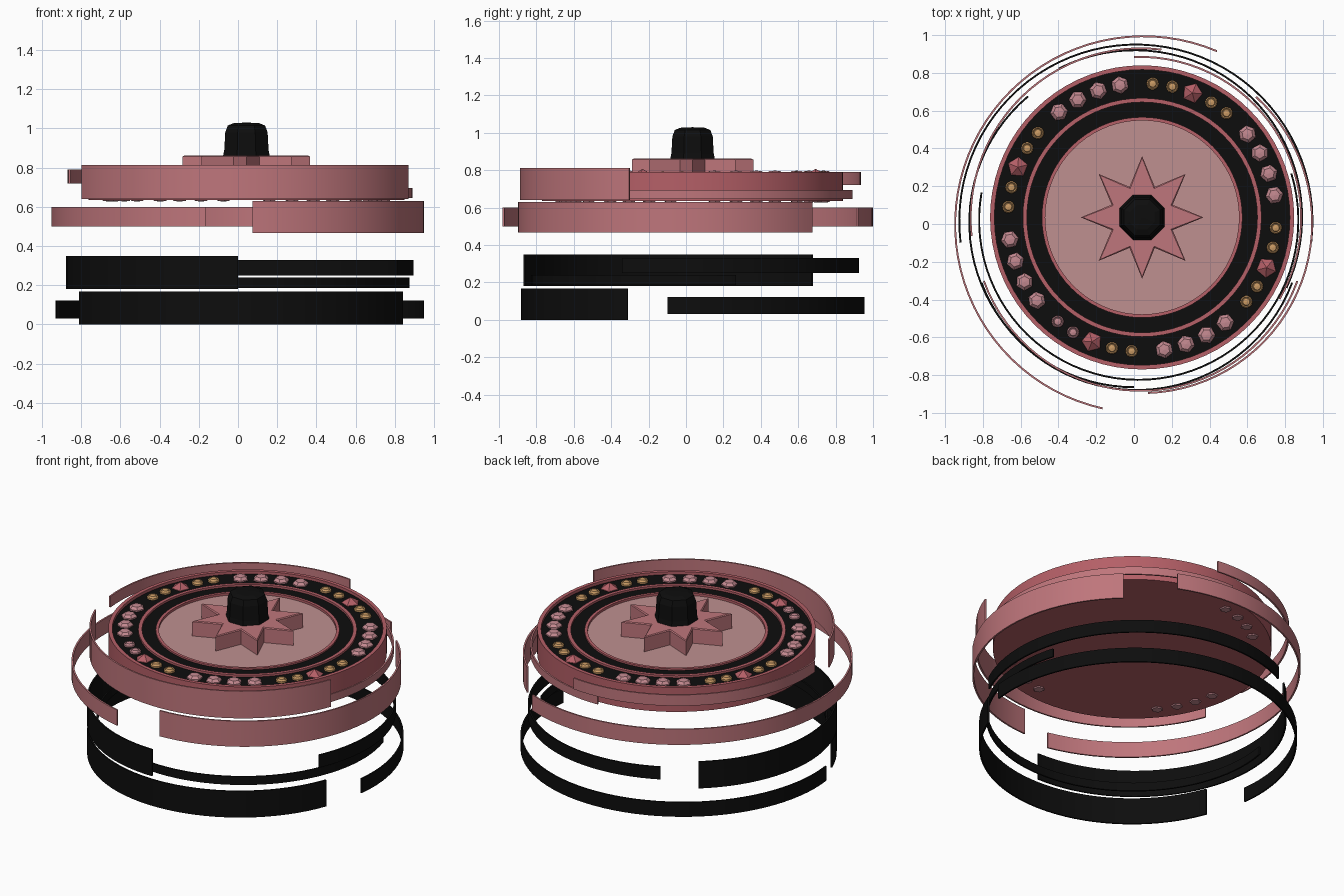
import bpy, bmesh
from math import sin, cos, pi, radians, ceil

if "Cube" in bpy.data.objects:
    bpy.data.objects.remove(bpy.data.objects["Cube"])

CX, CY = 0.043, 0.035          # axis of the disc


def material(name, rgb):
    m = bpy.data.materials.new(name)
    m.diffuse_color = (*rgb, 1)
    m.use_nodes = True
    m.node_tree.nodes["Principled BSDF"].inputs["Base Color"].default_value = m.diffuse_color
    return m


PINK = material("pink", (0.52, 0.18, 0.20))
RED = material("rim_pink", (0.46, 0.115, 0.135))
PALE = material("pale_pink", (0.52, 0.28, 0.28))
BLACK = material("black", (0.004, 0.004, 0.004))
GOLD = material("gold", (0.60, 0.33, 0.13))
GEM = material("gem_pink", (0.55, 0.25, 0.28))


def finish(name, bm, mat, loc=(CX, CY, 0), smooth=False):
    bmesh.ops.recalc_face_normals(bm, faces=bm.faces)
    me = bpy.data.meshes.new(name)
    bm.to_mesh(me)
    bm.free()
    me.materials.append(mat)
    ob = bpy.data.objects.new(name, me)
    bpy.context.collection.objects.link(ob)
    ob.location = loc
    if smooth:
        bpy.ops.object.select_all(action='DESELECT')
        bpy.context.view_layer.objects.active = ob
        ob.select_set(True)
        bpy.ops.object.shade_smooth_by_angle(angle=radians(30))
    return ob


def lathe(name, profile, mat, n=72, rot=0, loc=(CX, CY, 0), smooth=True, closed=False):
    """Turn (radius, z) points round the vertical axis."""
    bm = bmesh.new()
    rings = []
    for r, z in profile:
        if r == 0:
            rings.append([bm.verts.new((0, 0, z))] * n)
        else:
            rings.append([bm.verts.new((r * cos(rot + 2 * pi * i / n),
                                        r * sin(rot + 2 * pi * i / n), z)) for i in range(n)])
    pairs = list(zip(rings, rings[1:]))
    if closed:
        pairs.append((rings[-1], rings[0]))
    for a, b in pairs:
        for i in range(n):
            j = (i + 1) % n
            bm.faces.new(list(dict.fromkeys((a[i], a[j], b[j], b[i]))))
    return finish(name, bm, mat, loc, smooth)


def annulus(name, r0, r1, z0, z1, mat):
    return lathe(name, [(r0, z0), (r1, z0), (r1, z1), (r0, z1)], mat, closed=True)


def band(name, cx, cy, r, a0, a1, z0, z1, mat, t=0.01):
    """Thin curved strip from angle a0 to a1 in degrees."""
    bm = bmesh.new()
    n = ceil((a1 - a0) / 4)
    secs = []
    for i in range(n + 1):
        a = radians(a0 + (a1 - a0) * i / n)
        secs.append([bm.verts.new((q * cos(a), q * sin(a), z))
                     for q, z in ((r - t, z0), (r, z0), (r, z1), (r - t, z1))])
    for s, e in zip(secs, secs[1:]):
        for k in range(4):
            bm.faces.new((s[k], s[(k + 1) % 4], e[(k + 1) % 4], e[k]))
    bm.faces.new(secs[0])
    bm.faces.new(secs[-1])
    return finish(name, bm, mat, (cx, cy, 0), True)


# main disc with raised rim and inlaid rings
lathe("disc_body", [(0, 0.635), (0.805, 0.635), (0.805, 0.79), (0.782, 0.79),
                    (0.782, 0.76), (0, 0.76)], RED)
annulus("outer_black_ring", 0.63, 0.782, 0.755, 0.772, BLACK)
annulus("middle_pink_ring", 0.61, 0.632, 0.755, 0.785, RED)
annulus("inner_black_ring", 0.53, 0.61, 0.755, 0.772, BLACK)
annulus("inner_pink_ring", 0.513, 0.531, 0.755, 0.782, RED)
lathe("centre_plate", [(0, 0.755), (0.513, 0.755), (0.513, 0.767), (0, 0.767)], PALE)

# eight-pointed star
bm = bmesh.new()
levels = []
for z, inset in ((0.76, 0), (0.857, 0), (0.862, 0.01)):
    levels.append([bm.verts.new((((0.175 if i % 2 else 0.325) - inset) * cos(pi * i / 8),
                                 ((0.175 if i % 2 else 0.325) - inset) * sin(pi * i / 8), z))
                   for i in range(16)])
for lo, hi in zip(levels, levels[1:]):
    for i in range(16):
        j = (i + 1) % 16
        bm.faces.new((lo[i], lo[j], hi[j], hi[i]))
bm.faces.new(levels[0])
bm.faces.new(levels[-1])
finish("star", bm, PINK)

# eight-sided knob
k = 1 / cos(pi / 8)
lathe("knob", [(0, 0.855), (0.12 * k, 0.855), (0.113 * k, 0.89), (0.108 * k, 0.98),
               (0.095 * k, 1.015), (0.065 * k, 1.027), (0, 1.03)], BLACK, 8, pi / 8, smooth=False)


# studs set round the outer black ring
def spot(deg):
    a = radians(deg)
    return (CX + 0.71 * cos(a), CY + 0.71 * sin(a), 0)


for q in range(4):
    base = 90 * q
    for i in range(4):
        d = base + 9.5 + 9.6 * i
        lathe("hex_gem", [(0, 0.628), (0.03, 0.629), (0.047, 0.65), (0.047, 0.78),
                          (0.03, 0.795), (0, 0.798)], GEM, 6, radians(d), spot(d), False)
    for i, d in enumerate((51, 59, 77, 85.5)):
        mat = GEM if q == 2 and i < 2 else GOLD
        lathe("round_stud", [(0, 0.765), (0.033, 0.765), (0.033, 0.782), (0.027, 0.788),
                             (0.022, 0.783), (0.018, 0.790), (0, 0.793)], mat, 14, 0,
              spot(base + d), False)
    # faceted gem
    bm = bmesh.new()
    bmesh.ops.create_icosphere(bm, subdivisions=1, radius=0.06)
    x, y, _ = spot(base + 68)
    gem = finish("faceted_gem", bm, RED, (x, y, 0.748))
    gem.rotation_euler = (0, 0, radians(base + 68))

# upper pink bands: centre, radius, angles, heights
for i, b in enumerate((
        (0.05, -0.003, 1.002, 67, 257.5, 0.50, 0.60),
        (0.043, 0.005, 0.905, -88, 48, 0.467, 0.63),
        (0.035, 0.0, 0.888, -160, -20, 0.64, 0.813),
        (0.03, 0.03, 0.86, -30, 92, 0.645, 0.695),
        (0.035, 0.03, 0.905, 83, 186, 0.72, 0.79))):
    band(f"pink_band_{i + 1}", *b, PINK)

# lower black bands
for i, b in enumerate((
        (0.01, 0.015, 0.94, -7, 187, 0.03, 0.122),
        (0.015, 0.0, 0.884, -159.3, -20.7, 0.0, 0.168),
        (0.0, 0.008, 0.877, 130, 270, 0.18, 0.35),
        (0.005, 0.035, 0.89, -25, 117, 0.25, 0.33),
        (0.025, 0.02, 0.85, 170, 377, 0.187, 0.24))):
    band(f"black_band_{i + 1}", *b, BLACK)
